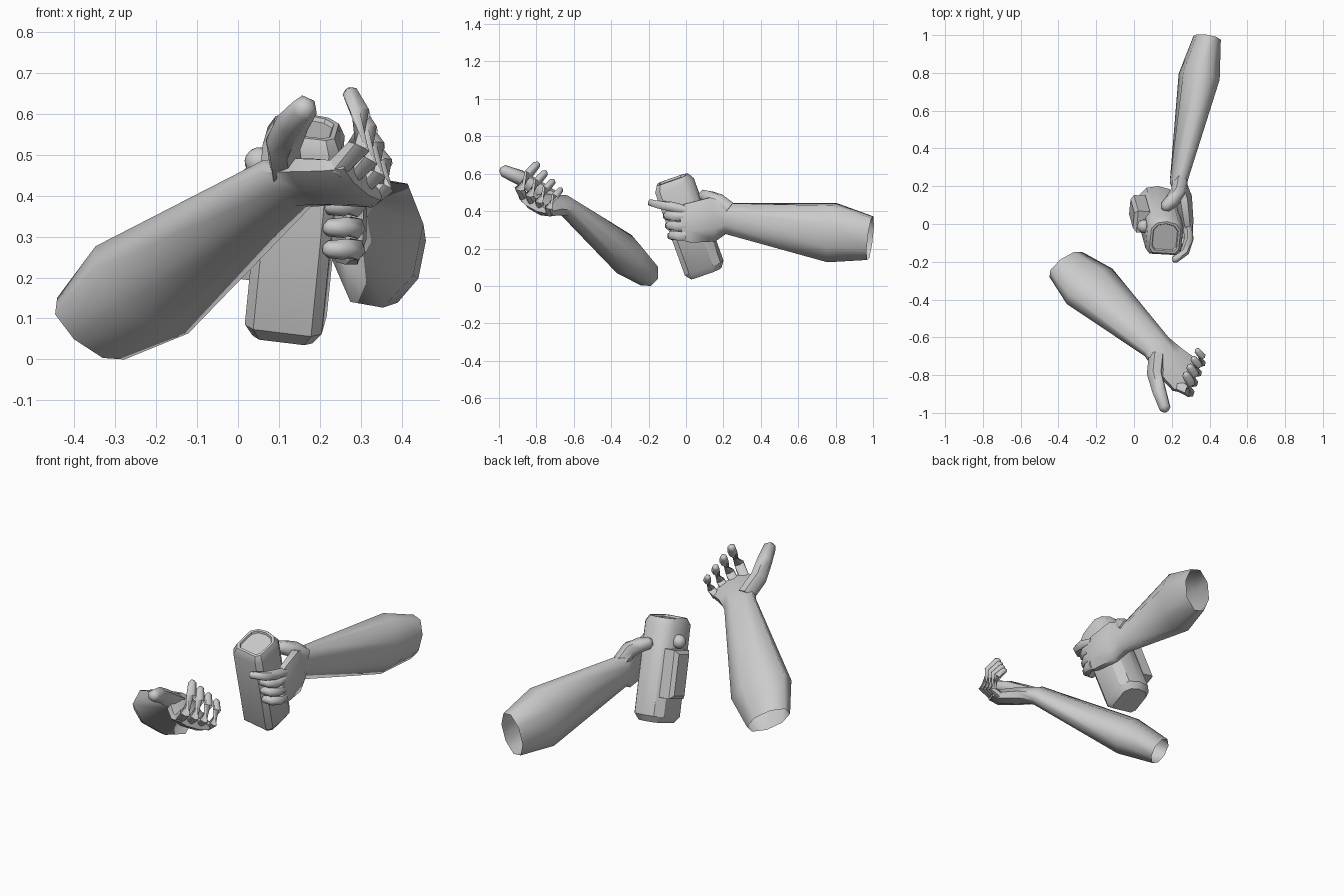
import bpy, bmesh, math
from mathutils import Vector, Matrix

old = bpy.data.objects.get("Cube")
if old:
    bpy.data.objects.remove(old, do_unlink=True)

mat = bpy.data.materials.new("plain_grey")
mat.use_nodes = True
grey = (0.6, 0.6, 0.6, 1)
mat.diffuse_color = grey
mat.node_tree.nodes["Principled BSDF"].inputs["Base Color"].default_value = grey


def finish(name, bm, angle=40):
    bmesh.ops.recalc_face_normals(bm, faces=bm.faces)
    me = bpy.data.meshes.new(name)
    bm.to_mesh(me)
    bm.free()
    me.materials.append(mat)
    ob = bpy.data.objects.new(name, me)
    bpy.context.collection.objects.link(ob)
    bpy.ops.object.select_all(action='DESELECT')
    ob.select_set(True)
    bpy.context.view_layer.objects.active = ob
    bpy.ops.object.shade_smooth_by_angle(angle=math.radians(angle))
    return ob


def bridge(bm, rings):
    for r, s in zip(rings, rings[1:]):
        for i in range(len(r)):
            j = (i + 1) % len(r)
            bm.faces.new((r[i], r[j], s[j], s[i]))


def loft(name, stations, sides=8, cap_start=False):
    """Skin elliptical rings: (centre, wide radius, thin radius, wide direction)."""
    bm = bmesh.new()
    pts = [Vector(s[0]) for s in stations]
    rings = []
    for k, (c, a, b, wide) in enumerate(stations):
        t = (pts[min(k + 1, len(pts) - 1)] - pts[max(k - 1, 0)]).normalized()
        w = Vector(wide)
        w = (w - t * w.dot(t)).normalized()
        n = t.cross(w)
        angles = [math.tau * (i + 0.5) / sides for i in range(sides)]
        rings.append([bm.verts.new(pts[k] + 1.05 * (w * a * math.cos(q) + n * b * math.sin(q)))
                      for q in angles])
    bridge(bm, rings)
    bm.faces.new(rings[-1])
    if cap_start:
        bm.faces.new(rings[0])
    return finish(name, bm, 60)


def finger(name, points, radius, wide=(0.3, 0.5, 0.8)):
    """Tapered digit with a blunt tip."""
    p = [Vector(q) for q in points]
    p.append(p[-1] + (p[-1] - p[-2]).normalized() * radius * 0.45)
    taper = [1.0, 1.0, 0.92, 0.75, 0.35]
    loft(name, [(q, radius * f, radius * f, wide) for q, f in zip(p, taper)], 6, True)


def blend(a, b, f):
    return [Vector(p).lerp(Vector(q), f) for p, q in zip(a, b)]


# Open-handed arm, elbow end left hollow
W = (0.75, 0.425, -0.5)
K = (0.06, 0.08, -0.045)
loft("open_arm", [
    ((-0.36, -0.215, 0.075), 0.115, 0.07, W),
    ((-0.235, -0.33, 0.17), 0.16, 0.10, W),
    ((0.12, -0.65, 0.43), 0.085, 0.05, W),
    ((0.19, -0.73, 0.435), 0.10, 0.045, K),
    ((0.27, -0.80, 0.43), 0.112, 0.038, K),
    ((0.305, -0.82, 0.435), 0.095, 0.022, K)])
finger("open_thumb", [(0.12, -0.70, 0.46), (0.11, -0.80, 0.525),
                      (0.135, -0.89, 0.58), (0.163, -0.975, 0.615)], 0.042)
index = [(0.24, -0.86, 0.465), (0.295, -0.89, 0.52), (0.30, -0.84, 0.60), (0.275, -0.797, 0.65)]
little = [(0.32, -0.73, 0.39), (0.36, -0.735, 0.42), (0.36, -0.70, 0.48), (0.335, -0.67, 0.515)]
for i in range(4):
    finger(f"open_finger_{i + 1}", blend(index, little, i / 3), 0.027 - 0.002 * i)

# Gripping arm
V = (0.18, 0.05, 0.95)
Z = (0, 0, 1)
loft("grip_arm", [
    ((0.387, 0.985, 0.255), 0.118, 0.068, V),
    ((0.345, 0.78, 0.285), 0.16, 0.103, V),
    ((0.235, 0.22, 0.36), 0.085, 0.047, Z),
    ((0.262, 0.14, 0.355), 0.122, 0.046, Z),
    ((0.28, 0.01, 0.335), 0.108, 0.036, Z),
    ((0.285, -0.03, 0.33), 0.09, 0.022, Z)])
finger("grip_thumb", [(0.245, 0.23, 0.41), (0.235, 0.17, 0.455),
                      (0.20, 0.12, 0.475), (0.165, 0.09, 0.485)], 0.04)
finger("grip_index_finger", [(0.285, 0.0, 0.405), (0.29, -0.08, 0.425),
                             (0.27, -0.145, 0.435), (0.215, -0.19, 0.445)], 0.025)
for i in range(3):
    z = 0.375 - 0.053 * i
    y = 0.012 * i
    finger(f"grip_finger_{i + 1}", [(0.285, 0.0, z), (0.285, -0.06 + y, z),
                                    (0.262, -0.10 + y, z), (0.22, -0.105 + y, z)], 0.027)

# Held canister, leaning forward
up = Vector((0.05, -0.18, 0.50)).normalized()
ax = Vector((1, -0.1, 0))
ax = (ax - up * ax.dot(up)).normalized()
ay = up.cross(ax)
frame = Matrix((ax, ay, up)).transposed().to_4x4()
frame.translation = Vector((0.14, 0.02, 0.32))

profile = [(-0.75, -1), (0.75, -1), (1, -0.75), (1, 0.5), (0.65, 0.88),
           (0, 1), (-0.65, 0.88), (-1, 0.5), (-1, -0.72)]
bm = bmesh.new()
levels = [(-0.268, 0.78), (-0.235, 1), (0.235, 1), (0.268, 0.82), (0.268, 0.7), (0.258, 0.66)]
rings = [[bm.verts.new((x * 0.095 * s, y * 0.108 * s, z)) for x, y in profile]
         for z, s in levels]
bridge(bm, rings)
bm.faces.new(rings[0])
bm.faces.new(rings[-1])
finish("canister", bm, 35).matrix_world = frame

# Side housing with chamfered edges
bm = bmesh.new()
bmesh.ops.create_cube(bm, size=1)
bmesh.ops.scale(bm, vec=(0.08, 0.12, 0.25), verts=bm.verts)
outer = [e for e in bm.edges if all(v.co.x < 0 for v in e.verts)]
bmesh.ops.bevel(bm, geom=outer, offset=0.018, segments=1, affect='EDGES')
bmesh.ops.translate(bm, vec=(-0.115, 0.025, -0.01), verts=bm.verts)
finish("side_housing", bm, 25).matrix_world = frame

# Round button above the housing
bm = bmesh.new()
bmesh.ops.create_uvsphere(bm, u_segments=12, v_segments=8, radius=0.036)
bmesh.ops.translate(bm, vec=(-0.105, 0.015, 0.155), verts=bm.verts)
finish("side_button", bm).matrix_world = frame
